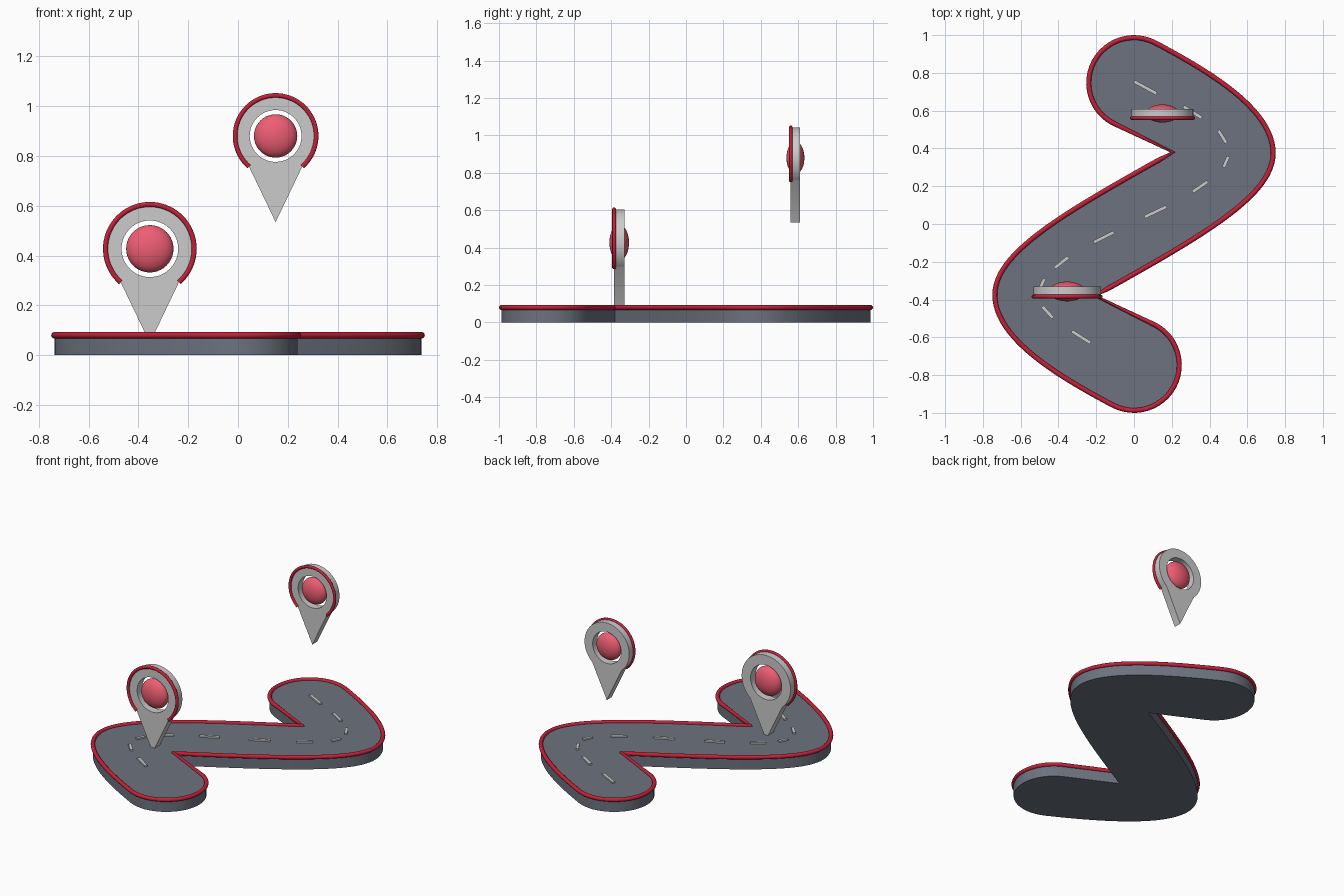
import bpy, bmesh
from math import sin, cos, radians, atan2, hypot
from mathutils import Vector
from mathutils.geometry import interpolate_bezier

if "Cube" in bpy.data.objects:
    bpy.data.objects.remove(bpy.data.objects["Cube"])


def material(name, color):
    m = bpy.data.materials.new(name)
    m.diffuse_color = (*color, 1)
    m.use_nodes = True
    m.node_tree.nodes["Principled BSDF"].inputs["Base Color"].default_value = m.diffuse_color
    return m


RED = material("edge_red", (0.55, 0.015, 0.04))
PINK = material("ball_red", (0.85, 0.11, 0.17))
ASPHALT = material("asphalt", (0.15, 0.17, 0.21))


def finish(obj, mat=None, angle=35):
    if mat:
        obj.data.materials.append(mat)
    bpy.ops.object.select_all(action='DESELECT')
    obj.select_set(True)
    bpy.context.view_layer.objects.active = obj
    if obj.type == 'CURVE':
        bpy.ops.object.convert(target='MESH')
    bpy.ops.object.shade_smooth_by_angle(angle=radians(angle))


def mesh_object(name, bm, mat=None):
    bmesh.ops.recalc_face_normals(bm, faces=bm.faces)
    me = bpy.data.meshes.new(name)
    bm.to_mesh(me)
    bm.free()
    obj = bpy.data.objects.new(name, me)
    bpy.context.collection.objects.link(obj)
    finish(obj, mat)
    return obj


def extrude(bm, offset):
    res = bmesh.ops.extrude_face_region(bm, geom=bm.faces[:])
    verts = [g for g in res["geom"] if isinstance(g, bmesh.types.BMVert)]
    bmesh.ops.translate(bm, verts=verts, vec=offset)


def tube(name, points, radius, cyclic):
    cu = bpy.data.curves.new(name, 'CURVE')
    cu.dimensions = '3D'
    cu.bevel_depth = radius
    cu.bevel_resolution = 3
    cu.use_fill_caps = not cyclic
    sp = cu.splines.new('POLY')
    sp.points.add(len(points) - 1)
    for p, co in zip(sp.points, points):
        p.co = (*co, 1)
    sp.use_cyclic_u = cyclic
    obj = bpy.data.objects.new(name, cu)
    bpy.context.collection.objects.link(obj)
    finish(obj, RED, 50)


# Road outline: half of the S, then the same half turned by 180 degrees
TOP = 0.08


def bezier(*pts):
    return [tuple(p) for p in interpolate_bezier(*[Vector(p) for p in pts], 24)]


half = bezier((0.113, 0.959), (0.42, 0.797), (0.737, 0.60), (0.737, 0.375))[:-1]
half += bezier((0.737, 0.375), (0.737, 0.15), (0.37, -0.06), (-0.205, -0.38))
for i in range(24):
    a = radians(62 - 180 * i / 24)
    half.append((0.24 * cos(a), -0.747 + 0.24 * sin(a)))
outline = [(p[0], p[1]) for p in half] + [(-p[0], -p[1]) for p in half]

# Road slab
bm = bmesh.new()
bm.faces.new([bm.verts.new((x, y, 0)) for x, y in outline])
extrude(bm, (0, 0, TOP))
mesh_object("road", bm, ASPHALT)

# Red kerb along the top edge
tube("road_kerb", [(x, y, TOP) for x, y in outline], 0.013, True)

# Lane dashes, each from start to end
dashes = [
    (0, .755, .12, .69), (.262, .622, .358, .562), (.447, .495, .489, .428),
    (.50, .358, .474, .30), (.39, .225, .31, .17), (.172, .092, .056, .037),
    (-.105, -.043, -.214, -.097), (-.347, -.175, -.42, -.233),
    (-.474, -.29, -.50, -.345), (-.485, -.437, -.43, -.497),
    (-.33, -.567, -.23, -.63)]
for i, (x0, y0, x1, y1) in enumerate(dashes):
    bpy.ops.mesh.primitive_cube_add(
        size=1, location=((x0 + x1) / 2, (y0 + y1) / 2, TOP),
        rotation=(0, 0, atan2(y1 - y0, x1 - x0)))
    d = bpy.context.object
    d.name = f"lane_dash_{i + 1}"
    d.scale = (hypot(x1 - x0, y1 - y0), 0.018, 0.02)


# Map pin: holed teardrop plate, red front rim and flattened ball
def pin(name, x, y, z, s):
    n = 56
    angles = [radians(-49 + 278 * i / n) for i in range(n + 1)]
    front = y - 0.025 * s
    outer = [(x + 0.163 * s * cos(a), front, z + 0.163 * s * sin(a)) for a in angles]
    rim = outer[:]
    outer.append((x, front, z - 0.346 * s))
    # extra hole angles keep the hole round below the rim ends
    low = [radians(229 + 82 * k / 16) for k in range(1, 16)]
    bm = bmesh.new()
    vo = [bm.verts.new(p) for p in outer]

    def hole(a):
        return bm.verts.new((x + 0.104 * s * cos(a), front, z + 0.104 * s * sin(a)))

    vi = [hole(a) for a in angles]
    vl = [hole(a) for a in low]
    for i in range(n):
        bm.faces.new((vo[i], vo[i + 1], vi[i + 1], vi[i]))
    tip = vo[-1]
    lower = [vi[n]] + vl + [vi[0]]
    bm.faces.new((vo[n], tip, vi[n]))
    bm.faces.new((tip, vo[0], vi[0]))
    for a, b in zip(lower, lower[1:]):
        bm.faces.new((a, tip, b))
    extrude(bm, (0, 0.05 * s, 0))
    mesh_object(name + "_plate", bm)

    tube(name + "_rim", rim, 0.0095 * s, False)

    bpy.ops.mesh.primitive_uv_sphere_add(segments=40, ring_count=20, radius=1,
                                         location=(x, y, z))
    ball = bpy.context.object
    ball.name = name + "_ball"
    ball.scale = (0.087 * s, 0.048 * s, 0.087 * s)
    finish(ball, PINK, 60)


pin("near_pin", -0.354, -0.357, 0.427, 1.093)
pin("far_pin", 0.151, 0.585, 0.88, 1.0)
